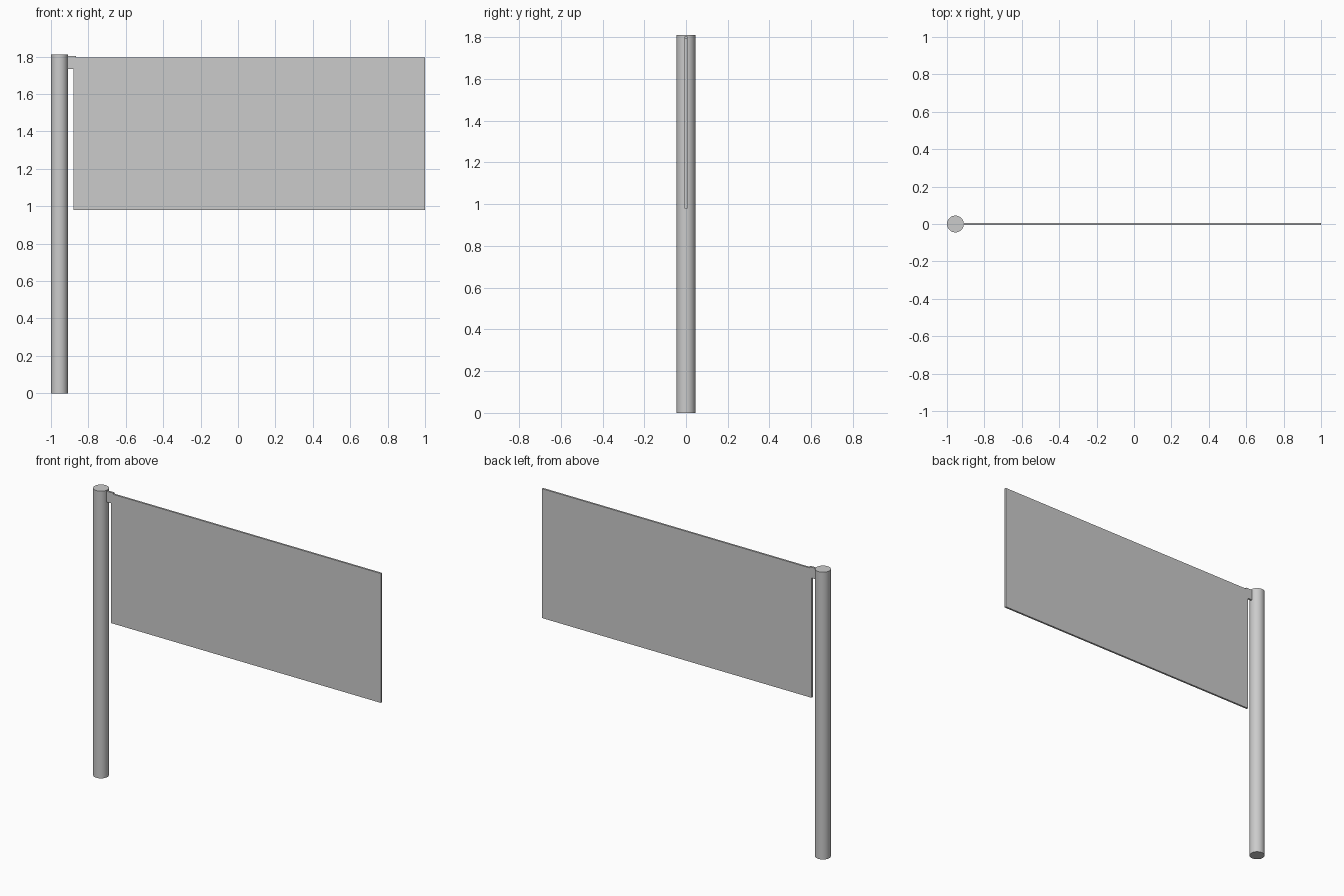
import bpy

cube = bpy.data.objects.get("Cube")
if cube:
    bpy.data.objects.remove(cube, do_unlink=True)

grey = bpy.data.materials.new("plain_grey")
grey.use_nodes = True
colour = (0.6, 0.6, 0.6, 1)
grey.diffuse_color = colour
grey.node_tree.nodes["Principled BSDF"].inputs["Base Color"].default_value = colour

THICKNESS = 0.012


def finish(name):
    obj = bpy.context.object
    obj.name = name
    obj.data.materials.append(grey)
    return obj


def plate(name, x0, x1, z0, z1, thickness):
    """Upright thin box spanning the given x and z ranges."""
    bpy.ops.mesh.primitive_cube_add(size=1, location=((x0 + x1) / 2, 0, (z0 + z1) / 2))
    bpy.context.object.scale = (x1 - x0, thickness, z1 - z0)
    bpy.ops.object.transform_apply(location=False, rotation=False, scale=True)
    return finish(name)


# Round upright pole
bpy.ops.mesh.primitive_cylinder_add(vertices=48, radius=0.045, depth=1.81,
                                    location=(-0.955, 0, 0.905))
finish("pole")
bpy.ops.object.shade_smooth_by_angle()

# Flat flag panel
plate("flag_panel", -0.88, 1.0, 0.98, 1.795, THICKNESS)

# Small tab joining the panel to the pole
plate("mounting_tab", -0.93, -0.865, 1.735, 1.803, THICKNESS + 0.001)
